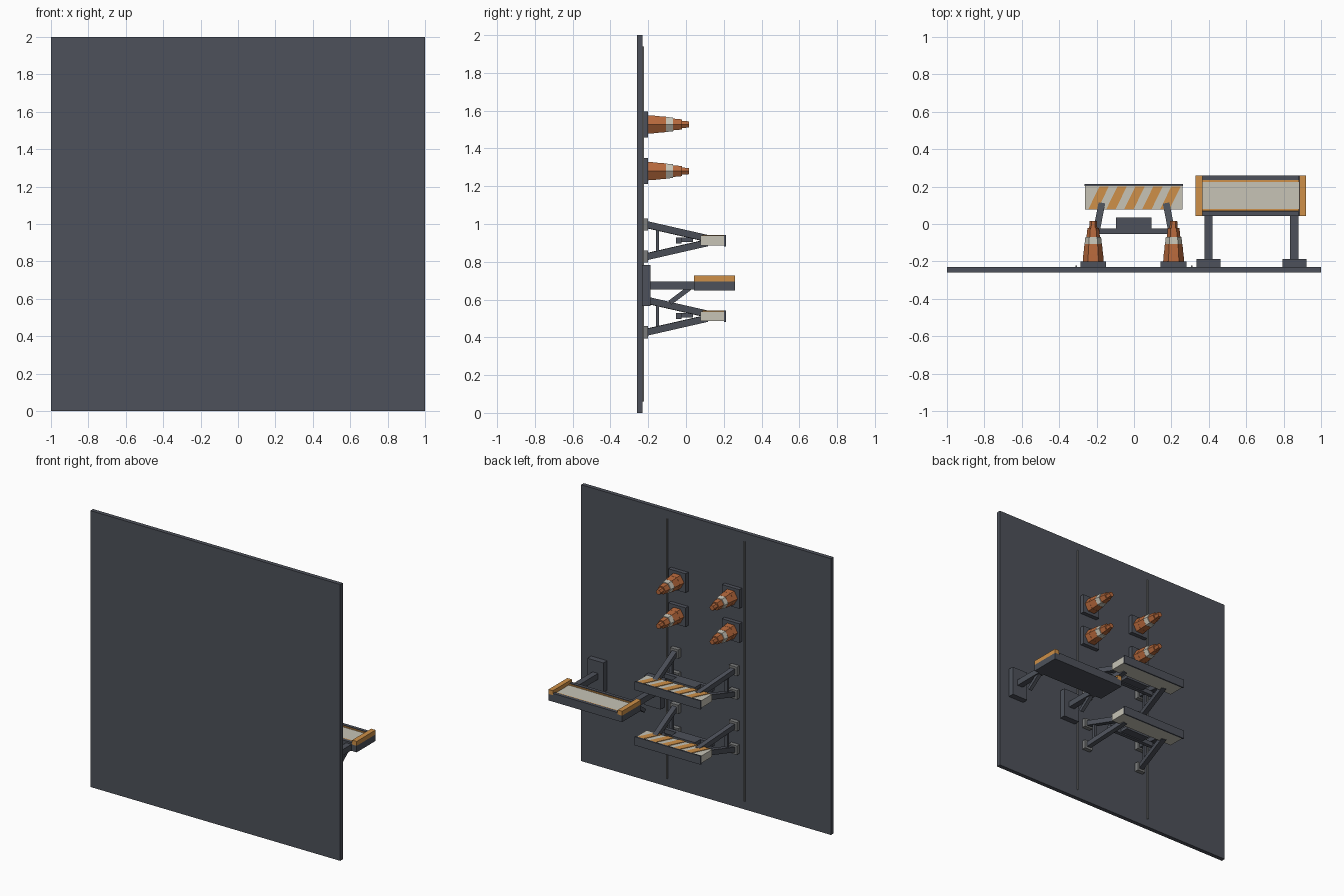
import bpy, bmesh, math
from mathutils import Vector, Matrix

if "Cube" in bpy.data.objects:
    bpy.data.objects.remove(bpy.data.objects["Cube"])


def material(name, rgb):
    m = bpy.data.materials.new(name)
    m.use_nodes = True
    m.diffuse_color = (*rgb, 1)
    m.node_tree.nodes["Principled BSDF"].inputs["Base Color"].default_value = (*rgb, 1)
    return m


SLATE = material("slate grey", (.075, .083, .103))
GREY = material("foot grey", (.2, .205, .205))
CREAM = material("cream white", (.57, .55, .47))
AMBER = material("amber", (.62, .28, .065))
ORANGE = material("cone orange", (.47, .14, .045))


def finish(name, bm, mat):
    bmesh.ops.recalc_face_normals(bm, faces=bm.faces)
    me = bpy.data.meshes.new(name)
    bm.to_mesh(me)
    bm.free()
    me.materials.append(mat)
    ob = bpy.data.objects.new(name, me)
    bpy.context.collection.objects.link(ob)
    return ob


def box(name, mat, x, y, z):
    """Box from (low, high) ranges on each axis."""
    bm = bmesh.new()
    size = [r[1] - r[0] for r in (x, y, z)]
    mid = Vector([(r[0] + r[1]) / 2 for r in (x, y, z)])
    bmesh.ops.create_cube(bm, size=1, matrix=Matrix.Translation(mid) @ Matrix.Diagonal((*size, 1)))
    return finish(name, bm, mat)


def beam(name, mat, a, b, thick):
    """Square bar between two points."""
    a, b = Vector(a), Vector(b)
    d = b - a
    bm = bmesh.new()
    rot = d.to_track_quat('Y', 'Z').to_matrix().to_4x4()
    bmesh.ops.create_cube(bm, size=1, matrix=Matrix.Translation((a + b) / 2) @ rot
                          @ Matrix.Diagonal((thick, d.length, thick, 1)))
    return finish(name, bm, mat)


def around(c, half):
    return (c - half, c + half)


# Upright slab with two thin seams
FACE = -.23
box("slab", SLATE, (-1, 1), (-.26, FACE), (0, 2))
for s in (-1, 1):
    box("seam", GREY, around(s * .31, .004), (FACE, -.222), (.06, 1.94))

# Cones: square base and stacked six-sided tapering rings
RINGS = [(-.2, -.16, .056, .053, ORANGE), (-.16, -.106, .052, .047, ORANGE),
         (-.106, -.07, .046, .042, CREAM), (-.07, -.022, .036, .031, ORANGE),
         (-.022, .015, .022, .019, ORANGE)]


def cone(cx, cz):
    box("cone_base", SLATE, around(cx, .069), (FACE, -.2), around(cz, .069))
    for y0, y1, r0, r1, mat in RINGS:
        bm = bmesh.new()
        place = (Matrix.Translation((cx, (y0 + y1) / 2, cz)) @ Matrix.Rotation(-math.pi / 2, 4, 'X')
                 @ Matrix.Rotation(math.pi / 2, 4, 'Z'))
        bmesh.ops.create_cone(bm, cap_ends=True, segments=6, radius1=r0, radius2=r1,
                              depth=y1 - y0, matrix=place)
        finish("cone_ring", bm, mat)


for cx in (-.218, .212):
    for cz in (1.28, 1.527):
        cone(cx, cz)


# Striped barriers on splayed legs
def stripe(cx, z):
    bm = bmesh.new()
    lean, half, y0, y1 = .03, .025, .077, .2
    pts = [(cx - lean - half, y0), (cx - lean + half, y0), (cx + lean + half, y1), (cx + lean - half, y1)]
    face = bm.faces.new([bm.verts.new((x, y, z - .002)) for x, y in pts])
    top = bmesh.ops.extrude_face_region(bm, geom=[face])["geom"]
    bmesh.ops.translate(bm, vec=(0, 0, .006), verts=[v for v in top if isinstance(v, bmesh.types.BMVert)])
    finish("board_stripe", bm, AMBER)


def barrier(cz):
    box("barrier_board", CREAM, (-.262, .26), (.077, .202), around(cz, .026))
    box("barrier_cap", SLATE, (-.265, .263), (.202, .213), around(cz, .031))
    for i in range(5):
        stripe(-.19 + i * .096, cz + .026)
    box("barrier_crossbar", SLATE, (-.19, .19), (-.053, -.025), around(cz, .016))
    box("barrier_shelf", SLATE, (-.097, .094), (-.035, .036), around(cz + .004, .012))
    for s in (-1, 1):
        for t in (-1, 1):
            foot_z = cz + t * .085
            box("barrier_foot", GREY, around(s * .235, .032), (FACE, -.2), around(foot_z, .032))
            beam("barrier_leg", SLATE, (s * .235, -.21, foot_z), (s * .172, .11, cz + t * .012), .036)
        box("leg_brace", SLATE, around(s * .222, .012), (-.16, -.142), around(cz, .062))


for cz in (.912, .512):
    barrier(cz)

# Framed sign on two posts
box("sign_back", SLATE, (.33, .92), (.043, .26), (.648, .695))
box("sign_panel", CREAM, (.362, .883), (.075, .23), (.69, .7))
for y in (.075, .23):
    box("sign_trim", AMBER, (.362, .883), around(y, .006), (.69, .704))
for y in (.055, .248):
    box("sign_rail", SLATE, (.362, .883), around(y, .012), (.69, .708))
for x in (.347, .902):
    box("sign_end", AMBER, around(x, .018), (.043, .26), (.695, .727))
for x in (.398, .857):
    box("sign_foot", SLATE, around(x, .064), (FACE, -.187), (.567, .782))
    box("sign_post", SLATE, around(x, .022), (-.19, .05), (.652, .695))
    beam("sign_brace", SLATE, (x, -.085, .583), (x, .02, .662), .026)
